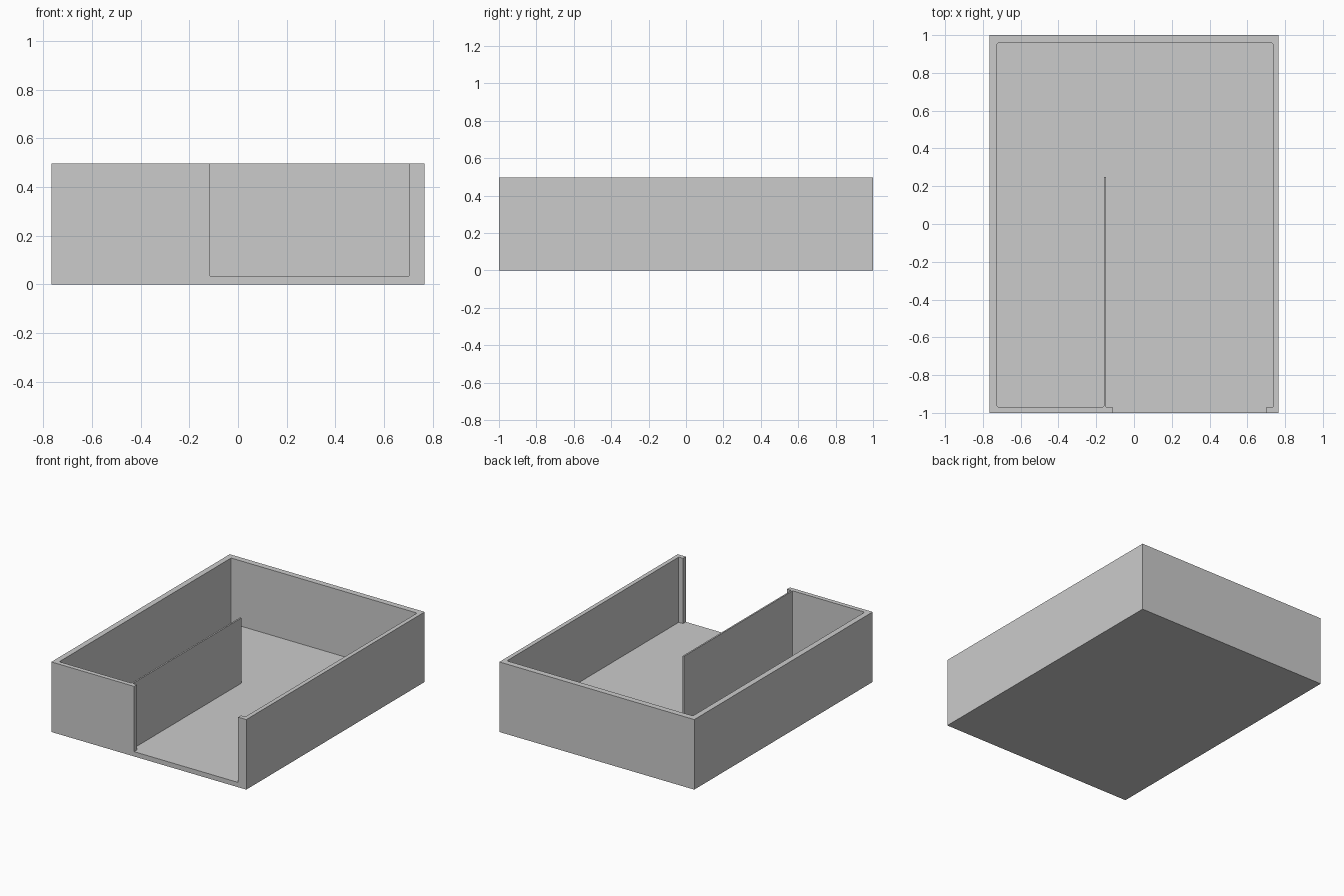
import bpy
import bmesh

if "Cube" in bpy.data.objects:
    bpy.data.objects.remove(bpy.data.objects["Cube"], do_unlink=True)

HALF_W, HALF_D, HEIGHT, FLOOR = 0.765, 1.0, 0.497, 0.034

grey = bpy.data.materials.new("light_grey")
grey.use_nodes = True
colour = (0.6, 0.6, 0.6, 1)
grey.diffuse_color = colour
grey.node_tree.nodes["Principled BSDF"].inputs["Base Color"].default_value = colour


def prism(name, outline, z0, z1, rounded=()):
    """Extrude a flat outline upward, easing the listed vertical corners."""
    bm = bmesh.new()
    base = bm.faces.new([bm.verts.new((x, y, z0)) for x, y in outline])
    top = bmesh.ops.extrude_face_region(bm, geom=[base])["geom"]
    bmesh.ops.translate(bm, vec=(0, 0, z1 - z0),
                        verts=[v for v in top if isinstance(v, bmesh.types.BMVert)])
    bmesh.ops.recalc_face_normals(bm, faces=bm.faces)
    corners = [e for e in bm.edges
               if abs(e.verts[0].co.z - e.verts[1].co.z) > 0.1
               and any((e.verts[0].co.xy - v).length < 1e-4 for v in map(Vector, rounded))]
    if corners:
        bmesh.ops.bevel(bm, geom=corners, offset=0.007, segments=2,
                        profile=0.5, affect='EDGES')
    mesh = bpy.data.meshes.new(name)
    bm.to_mesh(mesh)
    bm.free()
    mesh.materials.append(grey)
    obj = bpy.data.objects.new(name, mesh)
    bpy.context.collection.objects.link(obj)
    return obj


from mathutils import Vector

# Solid outer block
tray = prism("open_tray",
             [(-HALF_W, -HALF_D), (HALF_W, -HALF_D), (HALF_W, HALF_D), (-HALF_W, HALF_D)],
             0, HEIGHT)

# Cavity: one outline with the front opening, and a slot left for the thin divider
left, right, front, back = -0.725, 0.735, -0.968, 0.958
div_l, div_r, div_end = -0.159, -0.148, 0.25
open_l, open_r = -0.115, 0.702
cavity = [(open_l, -1.1), (open_r, -1.1), (open_r, front), (right, front),
          (right, back), (left, back), (left, front), (div_l, front),
          (div_l, div_end), (div_r, div_end), (div_r, front), (open_l, front)]
cutter = prism("cavity_cutter", cavity, FLOOR, HEIGHT + 0.2,
               [(right, back), (left, back), (left, front), (div_l, front)])
cutter.hide_render = True

# Hollow the block
cut = tray.modifiers.new("hollow", 'BOOLEAN')
cut.operation = 'DIFFERENCE'
cut.solver = 'EXACT'
cut.object = cutter
bpy.context.view_layer.objects.active = tray
bpy.ops.object.modifier_apply(modifier=cut.name)
bpy.data.objects.remove(cutter, do_unlink=True)
